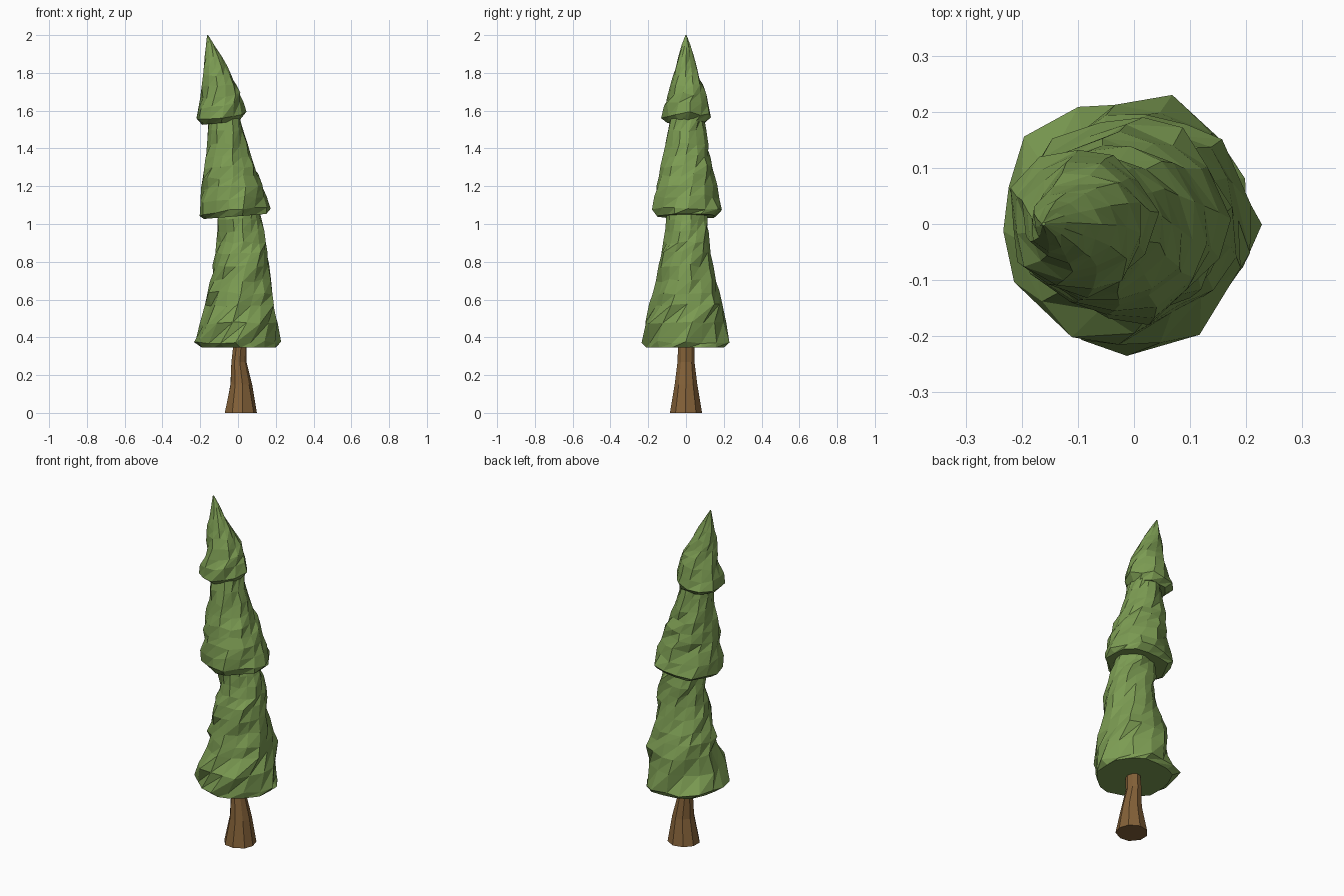
import bpy, bmesh, math, random

if "Cube" in bpy.data.objects:
    bpy.data.objects.remove(bpy.data.objects["Cube"])

random.seed(7)


def material(name, rgb):
    m = bpy.data.materials.new(name)
    m.diffuse_color = (*rgb, 1)
    m.use_nodes = True
    m.node_tree.nodes["Principled BSDF"].inputs["Base Color"].default_value = m.diffuse_color
    return m


leaf = material("leaf_green", (0.20, 0.33, 0.085))
bark = material("bark_brown", (0.23, 0.12, 0.04))


def lerp_rows(rows, sub):
    out = []
    for a, b in zip(rows, rows[1:]):
        for s in range(sub):
            out.append([p + (q - p) * s / sub for p, q in zip(a, b)])
    return out + [list(rows[-1])]


def loft(name, rows, sides, mat, fold=0.0, twist=0.0, jitter=0.0):
    """Rows are z, xmin, xmax, ymin, ymax, tilt; each ring is fitted to its extents."""
    bm = bmesh.new()
    rings = []
    z0 = rows[0][0]
    for z, x0, x1, y0, y1, tilt in rows:
        pts = []
        for i in range(sides):
            # diagonal folds climb counter-clockwise around the tier
            a = math.tau * i / sides + 0.35 * twist * (z - z0)
            phase = (5 * (a - 1.0 * twist * (z - z0)) / math.tau) % 1
            r = 1 + fold * (phase - 0.5) + random.uniform(-jitter, jitter)
            a += random.uniform(-jitter, jitter)
            pts.append((r * math.cos(a), r * math.sin(a)))
        lx, hx = min(p[0] for p in pts), max(p[0] for p in pts)
        ly, hy = min(p[1] for p in pts), max(p[1] for p in pts)
        ring = []
        for px, py in pts:
            x = x0 + (px - lx) / (hx - lx) * (x1 - x0)
            y = y0 + (py - ly) / (hy - ly) * (y1 - y0)
            dz = tilt * (x - (x0 + x1) / 2)
            if fold and 0 < len(rings) < len(rows) - 1:
                dz += random.uniform(-1, 1) * jitter * 0.2
            ring.append(bm.verts.new((x, y, z + dz)))
        rings.append(ring)
    for lo, hi in zip(rings, rings[1:]):
        for i in range(sides):
            j = (i + 1) % sides
            if fold:
                bm.faces.new((lo[i], lo[j], hi[j]))
                bm.faces.new((lo[i], hi[j], hi[i]))
            else:
                bm.faces.new((lo[i], lo[j], hi[j], hi[i]))
    bm.faces.new(rings[0][::-1])
    bm.faces.new(rings[-1])
    me = bpy.data.meshes.new(name)
    bm.to_mesh(me)
    bm.free()
    me.materials.append(mat)
    ob = bpy.data.objects.new(name, me)
    bpy.context.collection.objects.link(ob)
    return ob


# Flared, slightly bent trunk
loft("trunk", [
    (0.00, -0.07, 0.10, -0.085, 0.085, 0),
    (0.15, -0.04, 0.075, -0.06, 0.06, 0),
    (0.27, -0.035, 0.045, -0.045, 0.045, 0),
    (0.36, -0.025, 0.045, -0.042, 0.045, 0)], 9, bark, jitter=0.04)

# Lower foliage tier
loft("lower_foliage", [(0.345, -0.19, 0.20, -0.21, 0.20, 0)] + lerp_rows([
    (0.375, -0.233, 0.228, -0.235, 0.23, 0),
    (0.57, -0.175, 0.19, -0.195, 0.195, 0),
    (0.70, -0.15, 0.175, -0.16, 0.16, 0),
    (0.85, -0.12, 0.155, -0.13, 0.13, 0),
    (0.96, -0.11, 0.14, -0.11, 0.12, 0),
    (1.08, -0.105, 0.11, -0.10, 0.11, 0)], 2), 16, leaf, 0.13, 4, 0.05)

# Middle foliage tier, leaning left with a tilted hem
loft("middle_foliage", [(1.04, -0.18, 0.15, -0.155, 0.155, 0.08)] + lerp_rows([
    (1.07, -0.203, 0.173, -0.18, 0.19, 0.10),
    (1.20, -0.195, 0.13, -0.155, 0.165, 0.08),
    (1.30, -0.18, 0.085, -0.135, 0.14, 0.05),
    (1.42, -0.165, 0.05, -0.11, 0.12, 0),
    (1.57, -0.155, 0.01, -0.08, 0.095, 0)], 2), 14, leaf, 0.12, 4, 0.05)

# Top foliage tier, tapering to an off-centre tip
loft("top_foliage", [(1.535, -0.19, 0.005, -0.10, 0.10, 0.10)] + lerp_rows([
    (1.57, -0.22, 0.045, -0.132, 0.132, 0.15),
    (1.68, -0.20, 0.012, -0.10, 0.11, 0.10),
    (1.78, -0.185, -0.03, -0.07, 0.07, 0),
    (1.88, -0.178, -0.083, -0.042, 0.042, 0),
    (2.00, -0.164, -0.158, -0.003, 0.003, 0)], 2), 12, leaf, 0.14, 5, 0.05)
